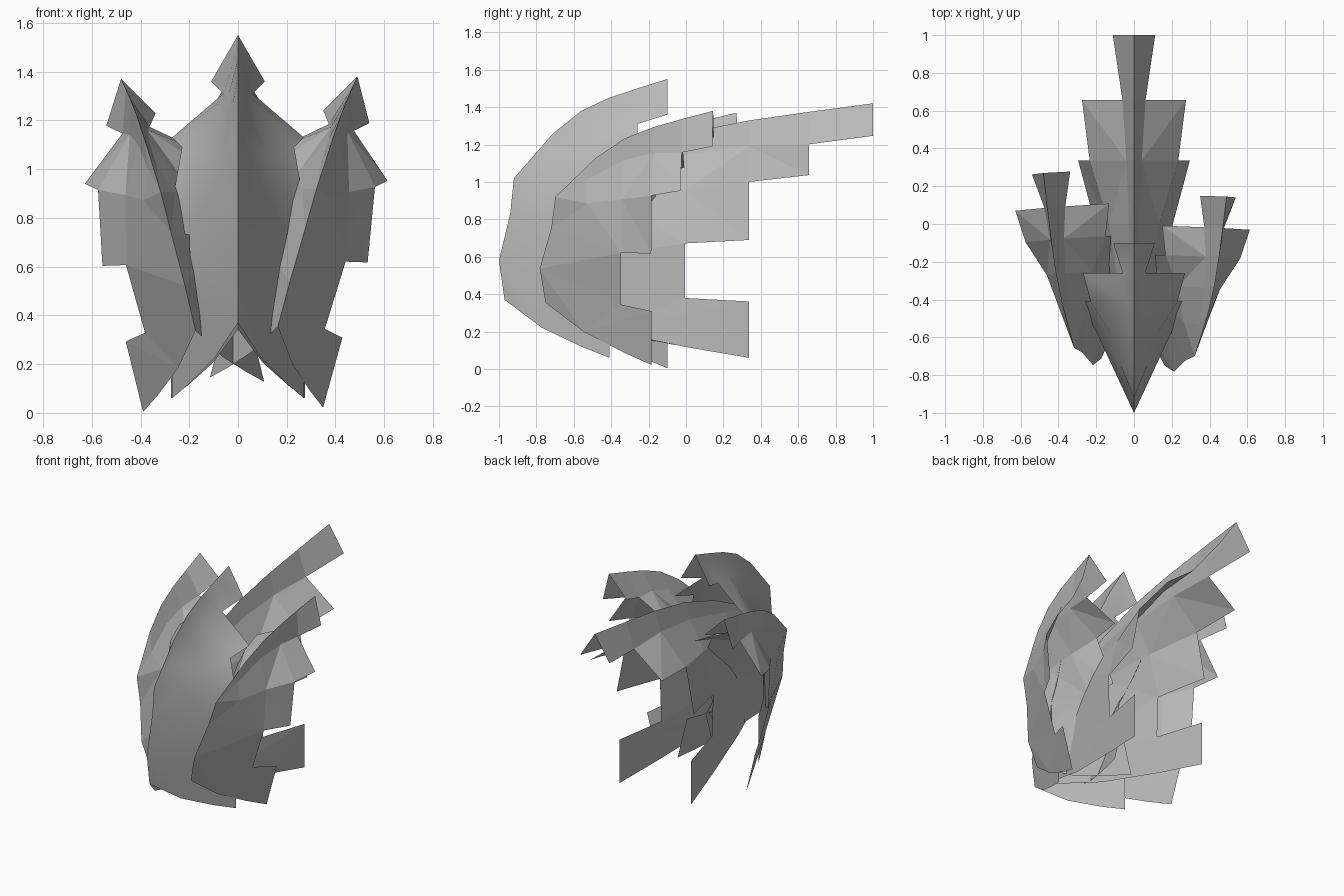
import bpy
import bmesh
import math
from mathutils import Matrix, Vector

cube = bpy.data.objects.get("Cube")
if cube:
    bpy.data.objects.remove(cube, do_unlink=True)

grey = bpy.data.materials.new("grey")
grey.use_nodes = True
grey.diffuse_color = (0.48, 0.48, 0.48, 1)
grey.node_tree.nodes["Principled BSDF"].inputs["Base Color"].default_value = grey.diffuse_color

# Folded, serrated lock: ridge (y, z) from tip to bottom
RIDGE = [(-.10, 1.55), (-.26, 1.50), (-.41, 1.45), (-.56, 1.38), (-.71, 1.26),
         (-.92, 1.02), (-.94, .83), (-1.0, .58), (-.97, .37)]
# Stepped outer edge from the tip barb down and round to the lower hem
EDGE = [(.11, -.10, 1.36), (.06, -.26, 1.31), (.27, -.26, 1.13), (.23, -.41, 1.09),
        (.29, -.41, .75), (.20, -.57, .73), (.19, -.57, .41), (.27, -.41, .39),
        (.27, -.41, .06), (.20, -.56, .12), (.10, -.77, .22)]
# Valley under the steep upper fin, then the hollow of the wing beside it
INNER = [(.04, -.41, 1.30), (.025, -.57, 1.25), (.02, -.76, 1.13),
         (.13, -.57, 1.04), (.07, -.75, 1.0)]
# Faces of one half: r = ridge point, e = edge point, m = inner point
FACES = ["r0 r1 e1 e0", "r1 r2 m0 e1", "r2 r3 m1 m0", "r3 r4 m2 m1", "r4 r5 m2",
         "e1 m0 e2", "m0 e3 e2", "m0 m3 e3", "m0 m1 m3", "m1 m2 m4 m3", "m2 r5 m4",
         "e3 m3 e4", "m3 e5 e4", "m3 m4 e5", "r5 r6 m4", "m4 r6 e5",
         "r6 r7 e5", "r7 e6 e5", "r7 e10 e6", "r7 r8 e10",
         "e10 e7 e6", "e10 e9 e7", "e9 e8 e7"]
TIP = Vector((0, *RIDGE[0]))


def make_lock(name, tip, ex, ey, ez, smooth=False):
    """Place the lock with its tip at a point and its axes along ex, ey, ez."""
    axes = Matrix((ex, ey, ez)).transposed()

    def place(p):
        return Vector(tip) + axes @ (Vector(p) - TIP)

    bm = bmesh.new()
    points = {f"r{i}": bm.verts.new(place((0, y, z))) for i, (y, z) in enumerate(RIDGE)}
    for side in (1, -1):
        for letter, row in (("e", EDGE), ("m", INNER)):
            for i, (x, y, z) in enumerate(row):
                points[f"{letter}{i}"] = bm.verts.new(place((side * x, y, z)))
        for face in FACES:
            bm.faces.new([points[k] for k in face.split()][::-side])
    bmesh.ops.recalc_face_normals(bm, faces=bm.faces)
    # Turn the shell so that its outside faces forward
    if sum(f.normal.y * f.calc_area() for f in bm.faces) > 0:
        bmesh.ops.reverse_faces(bm, faces=bm.faces)
    mesh = bpy.data.meshes.new(name)
    bm.to_mesh(mesh)
    bm.free()
    mesh.materials.append(grey)
    obj = bpy.data.objects.new(name, mesh)
    bpy.context.collection.objects.link(obj)
    if smooth:
        bpy.ops.object.select_all(action="DESELECT")
        obj.select_set(True)
        bpy.context.view_layer.objects.active = obj
        bpy.ops.object.shade_smooth_by_angle(angle=math.radians(35))


# Front lock, long rear crest and the two leaning side locks
make_lock("front_lock", TIP, (1, 0, 0), (0, 1, 0), (0, 0, 1), smooth=True)
make_lock("rear_crest", (0, 1, 1.42), (1.02, 0, 0), (0, 2.14, 0), (0, 0, .913))
make_lock("left_lock", (.49, .145, 1.38), (.86, -.04, -.23), (.05, 1.03, 0), (.24, 0, .87))
make_lock("right_lock", (-.48, .27, 1.37), (.92, .07, .23), (-.06, 1.13, 0), (-.215, 0, .875))
